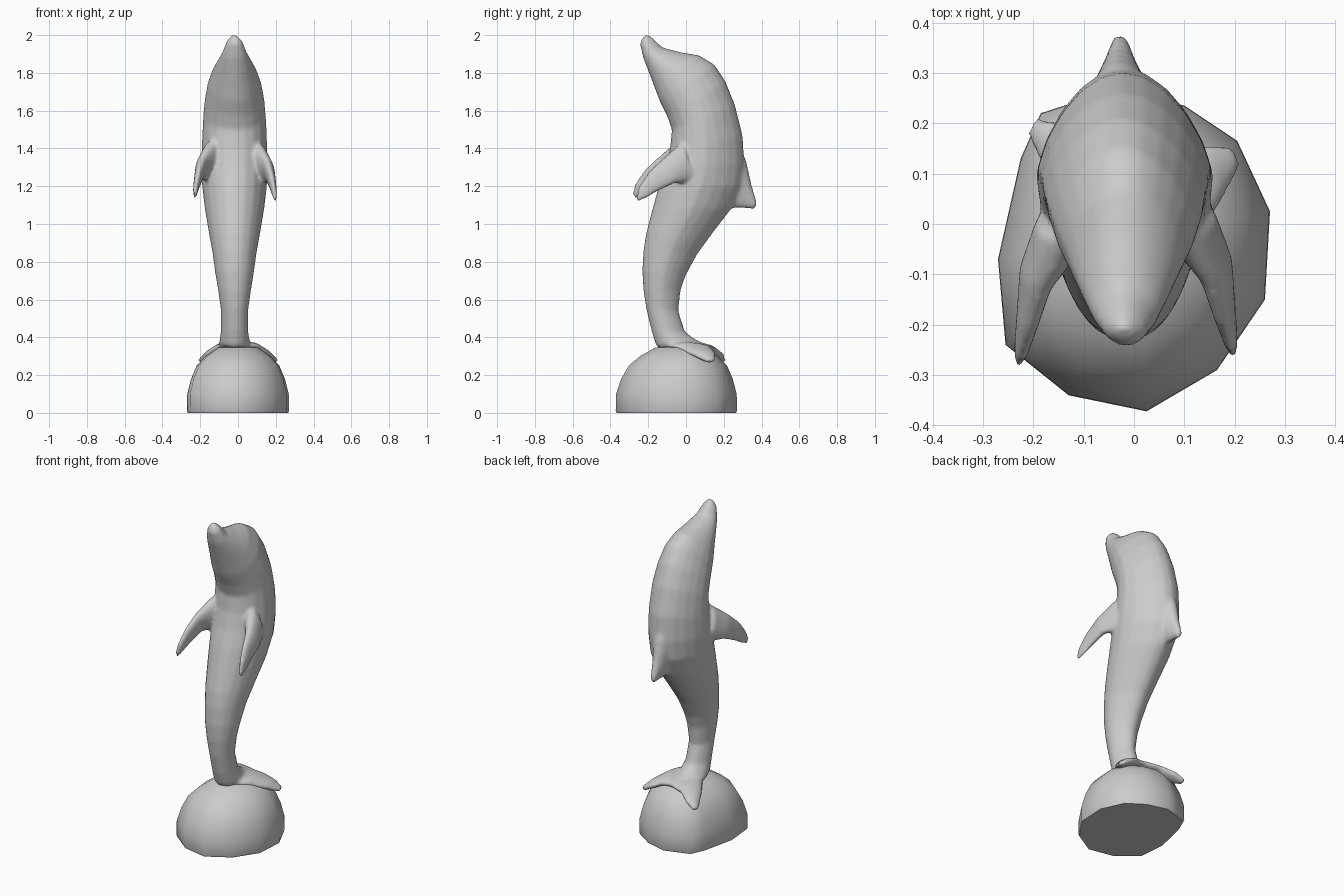
import bpy, bmesh, math
from mathutils import Vector


def bridge(bm, rings):
    """Skin a list of point rings and cap both ends."""
    vs = [[bm.verts.new(p) for p in r] for r in rings]
    n = len(vs[0])
    for a, b in zip(vs, vs[1:]):
        for i in range(n):
            j = (i + 1) % n
            bm.faces.new((a[i], a[j], b[j], b[i]))
    bm.faces.new(vs[0])
    bm.faces.new(vs[-1][::-1])


def section(a, b, half, normal, taper=0.0, n=20):
    """Oval between points a and b, narrowed toward b by taper."""
    a, b = Vector(a), Vector(b)
    c, u, w = (a + b) / 2, (a - b) / 2, Vector(normal) * half
    ring = []
    for i in range(n):
        t = 2 * math.pi * i / n
        s = math.sin(t) * (1 - taper * max(0, -math.cos(t)))
        ring.append(c + u * math.cos(t) + w * s)
    return ring


def finish(bm, name):
    bmesh.ops.recalc_face_normals(bm, faces=bm.faces)
    me = bpy.data.meshes.new(name)
    bm.to_mesh(me)
    bm.free()
    ob = bpy.data.objects.new(name, me)
    bpy.context.collection.objects.link(ob)
    bpy.context.view_layer.objects.active = ob
    ob.select_set(True)
    return ob


X = (1, 0, 0)
bm = bmesh.new()

# Body: belly y, z, back y, z, half width
body = [
    (-.236, 1.98, -.205, 2.005, .018), (-.243, 1.95, -.175, 1.985, .042),
    (-.227, 1.88, -.125, 1.935, .066), (-.20, 1.81, -.03, 1.91, .092),
    (-.17, 1.73, .07, 1.893, .118), (-.14, 1.65, .15, 1.845, .142),
    (-.10, 1.57, .21, 1.755, .158), (-.075, 1.50, .26, 1.63, .167),
    (-.085, 1.40, .30, 1.47, .173), (-.11, 1.30, .31, 1.32, .176),
    (-.145, 1.20, .30, 1.20, .172), (-.178, 1.08, .24, 1.08, .158),
    (-.212, .95, .14, .95, .136), (-.226, .86, .06, .84, .118),
    (-.232, .75, .0, .73, .103), (-.226, .65, -.028, .65, .088),
    (-.211, .55, -.04, .54, .073), (-.182, .43, -.005, .43, .073),
    (-.158, .355, .04, .395, .082), (-.08, .32, .09, .37, .09),
    (.03, .29, .14, .335, .07),
]
bridge(bm, [section((-.015, ya, za), (-.022, yb, zb), h, X, .22)
            for ya, za, yb, zb, h in body])

# Dorsal fin
fin = [(.22, 1.52, .12, 1.02, .085), (.318, 1.34, .235, 1.085, .05),
       (.347, 1.21, .30, 1.083, .03), (.378, 1.105, .362, 1.078, .014)]
bridge(bm, [section((-.028, ya, za), (-.028, yb, zb), h, X)
            for ya, za, yb, zb, h in fin])

# Flippers and tail flukes: leading point, trailing point, half thickness
flipper = [
    ((.10, -.03, 1.43), (.12, .03, 1.22), .055),
    ((.152, -.12, 1.35), (.175, -.06, 1.215), .032),
    ((.175, -.20, 1.275), (.186, -.15, 1.172), .022),
    ((.190, -.25, 1.20), (.194, -.205, 1.138), .015),
    ((.198, -.266, 1.145), (.198, -.25, 1.118), .009),
]
fluke = [
    ((-.02, -.155, .355), (-.02, .13, .345), .035),
    ((.09, -.07, .352), (.08, .14, .335), .030),
    ((.165, .03, .312), (.14, .16, .305), .024),
    ((.21, .11, .272), (.195, .155, .275), .014),
]


def opposite(p, axis, dy, dz):
    """Mirror a limb point, leaning it slightly further as it reaches out."""
    x = p[0]
    return (axis - x, p[1] + dy * abs(x) / .2, p[2] + dz)


bridge(bm, [section(a, b, h, (.93, .25, .27)) for a, b, h in flipper])
bridge(bm, [section(opposite(a, -.032, -.02, .015), opposite(b, -.032, -.02, .015),
                    h, (-.93, .25, .27)) for a, b, h in flipper])
bridge(bm, [section(a, b, h, (.35, .25, .9)) for a, b, h in fluke])
bridge(bm, [section(opposite(a, .0, .06, 0), opposite(b, .0, .06, 0),
                    h, (-.35, .25, .9)) for a, b, h in fluke])

# Blend all parts into one smooth skin
dolphin = finish(bm, "dolphin")
rm = dolphin.modifiers.new("blend", 'REMESH')
rm.mode = 'VOXEL'
rm.voxel_size = .01
rm.use_smooth_shade = True
sm = dolphin.modifiers.new("soften", 'SMOOTH')
sm.factor = .5
sm.iterations = 8

# Rock base: faceted outline stacked into a dome
outline = [(.025, -.372), (.165, -.29), (.26, -.15), (.27, .025), (.205, .165),
           (.10, .235), (-.03, .27), (-.185, .22), (-.225, .13), (-.27, -.07),
           (-.255, -.24), (-.13, -.34)]
levels = [(0, .985, 0), (.012, 1, 0), (.10, .995, 0), (.18, .92, .003),
          (.25, .81, .008), (.30, .64, .012), (.345, .40, .015), (.355, .2, .015)]
bm = bmesh.new()
bridge(bm, [[(x * s, -.05 + (y + .05) * s + dy, z) for x, y in outline]
            for z, s, dy in levels])
bpy.ops.object.select_all(action='DESELECT')
rock = finish(bm, "rock_base")
bpy.ops.object.shade_smooth_by_angle(angle=math.radians(50))
